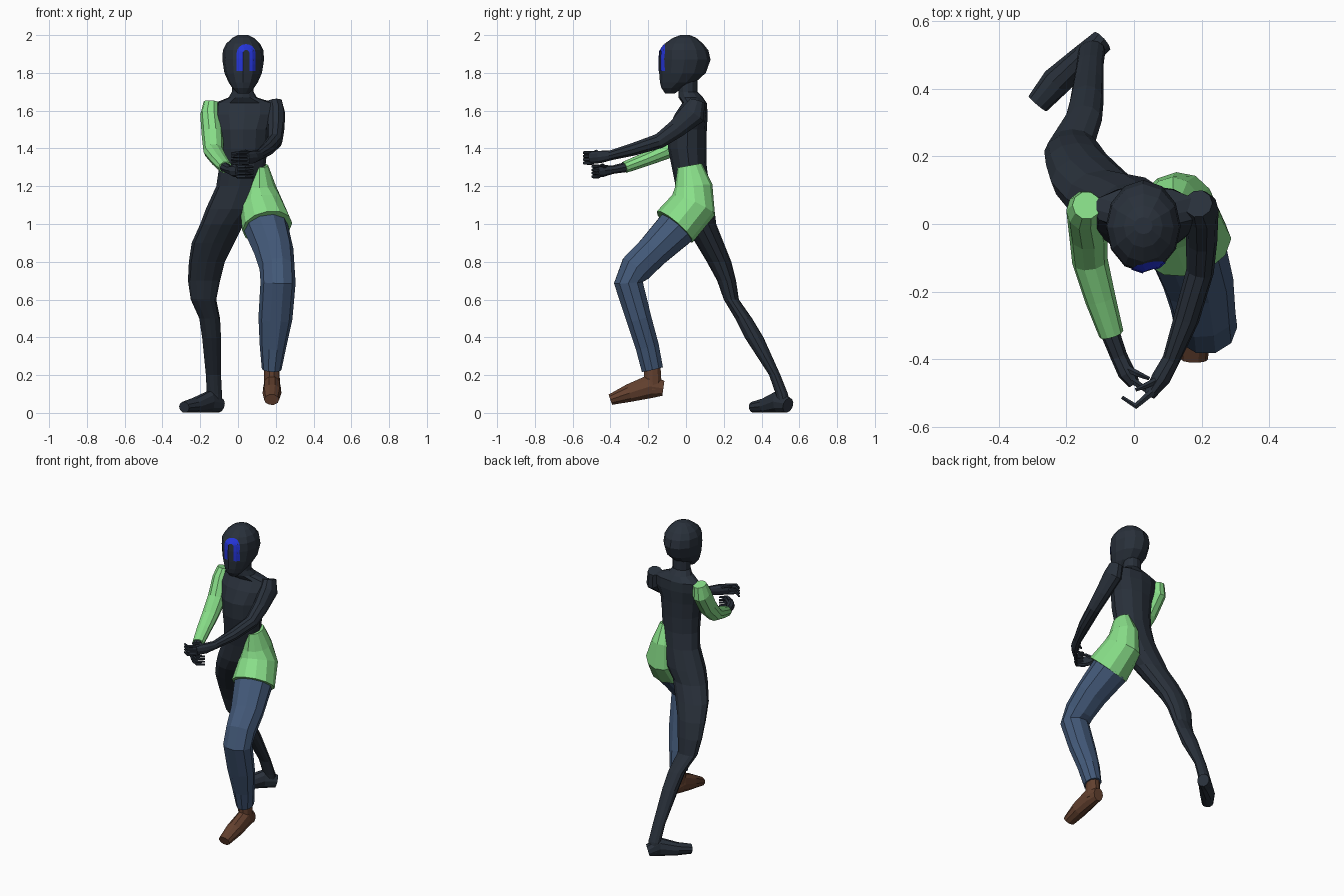
import bpy, bmesh, math
from mathutils import Vector
from mathutils.bvhtree import BVHTree


def material(name, rgb):
    m = bpy.data.materials.new(name)
    m.diffuse_color = (*rgb, 1)
    return m


DARK = material("dark navy", (0.022, 0.030, 0.043))
GREEN = material("light green", (0.25, 0.74, 0.25))
DENIM = material("denim blue", (0.056, 0.100, 0.190))
BROWN = material("brown leather", (0.125, 0.052, 0.028))
BLUE = material("bright blue", (0.018, 0.035, 0.70))


def finish(name, bm, mat):
    bmesh.ops.recalc_face_normals(bm, faces=bm.faces)
    me = bpy.data.meshes.new(name)
    bm.to_mesh(me)
    me.materials.append(mat)
    ob = bpy.data.objects.new(name, me)
    bpy.context.collection.objects.link(ob)
    return ob


def skin(rings):
    """Bridge rings of points and close both ends."""
    bm = bmesh.new()
    vs = [[bm.verts.new(p) for p in r] for r in rings]
    n = len(vs[0])
    for a, b in zip(vs, vs[1:]):
        for i in range(n):
            j = (i + 1) % n
            bm.faces.new((a[i], a[j], b[j], b[i]))
    bm.faces.new(vs[0])
    bm.faces.new(vs[-1])
    bmesh.ops.recalc_face_normals(bm, faces=bm.faces)
    return bm


def stack(rows, n=12):
    """Level oval sections: (z, x min, x max, y min, y max)."""
    ang = [2 * math.pi * i / n for i in range(n)]
    return skin([[((x0 + x1) / 2 + (x1 - x0) / 2 * math.cos(a),
                   (y0 + y1) / 2 + (y1 - y0) / 2 * math.sin(a), z) for a in ang]
                 for z, x0, x1, y0, y1 in rows])


def tube(name, rows, mat, n=10, ref=(1, 0, 0)):
    """Oval sections across a path: (x, y, z, radius along ref, other radius)."""
    c = [Vector(r[:3]) for r in rows]
    rings = []
    for k, r in enumerate(rows):
        t = (c[min(k + 1, len(c) - 1)] - c[max(k - 1, 0)]).normalized()
        b = t.cross(Vector(ref)).normalized()
        a = b.cross(t)
        rings.append([c[k] + a * r[3] * math.cos(2 * math.pi * i / n)
                      + b * r[4] * math.sin(2 * math.pi * i / n) for i in range(n)])
    return finish(name, skin(rings), mat)


# rear leg, torso and neck in one run
finish("body", stack([
    (.04, -.16, -.085, .49, .55), (.10, -.165, -.085, .475, .54),
    (.20, -.17, -.09, .44, .50), (.30, -.18, -.09, .375, .455),
    (.40, -.19, -.09, .31, .41), (.50, -.205, -.095, .26, .35),
    (.60, -.25, -.115, .20, .28), (.70, -.265, -.095, .165, .265),
    (.80, -.26, -.07, .11, .24), (.90, -.245, -.02, .05, .20),
    (1.0, -.20, .03, -.01, .16), (1.08, -.17, .10, -.04, .15),
    (1.2, -.115, .13, -.055, .125), (1.3, -.10, .145, -.075, .11),
    (1.4, -.10, .155, -.095, .108), (1.5, -.11, .165, -.095, .11),
    (1.58, -.13, .20, -.06, .115), (1.64, -.125, .195, -.02, .11),
    (1.67, -.05, .10, -.04, .09), (1.70, -.032, .082, -.04, .06),
    (1.79, -.032, .082, -.04, .06)]), DARK)

# bare rear foot
tube("rear_foot", [(-.095, .54, .04, .036, .04), (-.15, .49, .06, .04, .06),
                   (-.23, .42, .04, .045, .04), (-.285, .355, .03, .035, .03)], DARK)

# head
head = stack([
    (1.69, .0, .055, -.11, -.06), (1.72, -.03, .085, -.13, -.02),
    (1.75, -.05, .105, -.138, .05), (1.80, -.072, .127, -.142, .105),
    (1.87, -.083, .138, -.143, .13), (1.92, -.08, .134, -.138, .118),
    (1.955, -.062, .117, -.112, .09), (1.985, -.03, .085, -.07, .055),
    (2.0, .0, .055, -.03, .02)])
tree = BVHTree.FromBMesh(head)
finish("head", head, DARK)

# arch-shaped face mark laid on the head
bm = bmesh.new()
path = [(-1, 0, -.095), (-1, 0, -.06), (-1, 0, -.03)]
path += [(math.cos(a), math.sin(a), 0) for a in [math.pi * (1 - i / 8) for i in range(9)]]
path += [(1, 0, -.03), (1, 0, -.06), (1, 0, -.095)]
prev = None
for c, s, dz in path:
    pair = []
    for rad in (.017, .033, .05):
        x, z = .043 + rad * c, 1.905 + rad * s * .95 + dz
        hit = tree.ray_cast(Vector((x, -1, z)), Vector((0, 1, 0)))[0]
        pair.append(bm.verts.new((x, hit.y - .004, z)))
    if prev:
        for i in (0, 1):
            bm.faces.new((prev[i], prev[i + 1], pair[i + 1], pair[i]))
    prev = pair
mark = finish("face_mark", bm, BLUE)
for p in mark.data.polygons:
    if p.normal.y > 0:
        p.flip()

# one-legged shorts, trouser leg and boot
tube("shorts", [(.115, .02, 1.31, .045, .065), (.115, .04, 1.2, .085, .10),
                (.125, .04, 1.1, .115, .125), (.155, -.06, .985, .135, .125)], GREEN, 12)
tube("trouser_leg", [(.145, -.04, .99, .12, .112), (.19, -.175, .855, .105, .092),
                     (.207, -.265, .765, .093, .09), (.212, -.305, .69, .093, .08),
                     (.198, -.25, .5, .09, .07), (.185, -.205, .35, .07, .065),
                     (.178, -.178, .23, .052, .06)], DENIM)
tube("boot_shaft", [(.178, -.178, .25, .042, .045), (.18, -.175, .12, .042, .05)], BROWN)
tube("boot", [(.18, -.12, .13, .035, .042), (.18, -.19, .14, .046, .065),
              (.18, -.30, .105, .05, .05), (.178, -.4, .07, .04, .03)], BROWN)

# sleeved arm
tube("sleeve", [(-.14, .055, 1.645, .042, .042), (-.145, .04, 1.58, .055, .065),
                (-.135, -.03, 1.47, .057, .058), (-.13, -.11, 1.385, .053, .046),
                (-.1, -.22, 1.34, .046, .038), (-.067, -.325, 1.3, .037, .032)], GREEN)
tube("sleeved_hand", [(-.075, -.31, 1.303, .029, .027), (-.045, -.39, 1.287, .025, .022),
                      (-.022, -.44, 1.282, .026, .033), (0, -.472, 1.28, .018, .032)], DARK, 8)

# bare arm
tube("bare_arm", [(.19, .06, 1.65, .042, .042), (.2, .04, 1.585, .05, .07),
                  (.2, -.05, 1.505, .046, .052), (.195, -.14, 1.44, .041, .042),
                  (.155, -.28, 1.395, .038, .035), (.11, -.4, 1.363, .026, .027),
                  (.08, -.455, 1.355, .028, .034), (.045, -.505, 1.35, .018, .034)], DARK)

# curled fingers and thumbs
for side, knuckle, mid, tip, z in (
        ("sleeved", (-.005, -.462), (.04, -.492), (.08, -.462), 1.278),
        ("bare", (.055, -.495), (.005, -.538), (-.035, -.512), 1.35)):
    for i in range(4):
        h = z + (i - 1.5) * .018
        tube(f"{side}_finger_{i + 1}", [(*knuckle, h, .01, .012), (*mid, h, .009, .010),
                                        (*tip, h - .003, .006, .006)], DARK, 6, (0, 0, 1))
    sx = 1 if side == "sleeved" else -1
    kx, ky = knuckle
    tube(f"{side}_thumb", [(kx - sx * .025, ky + .04, z + .015, .012, .012),
                           (kx + sx * .015, ky + .02, z + .034, .010, .010),
                           (kx + sx * .05, ky + .005, z + .03, .006, .006)], DARK, 6, (0, 0, 1))
